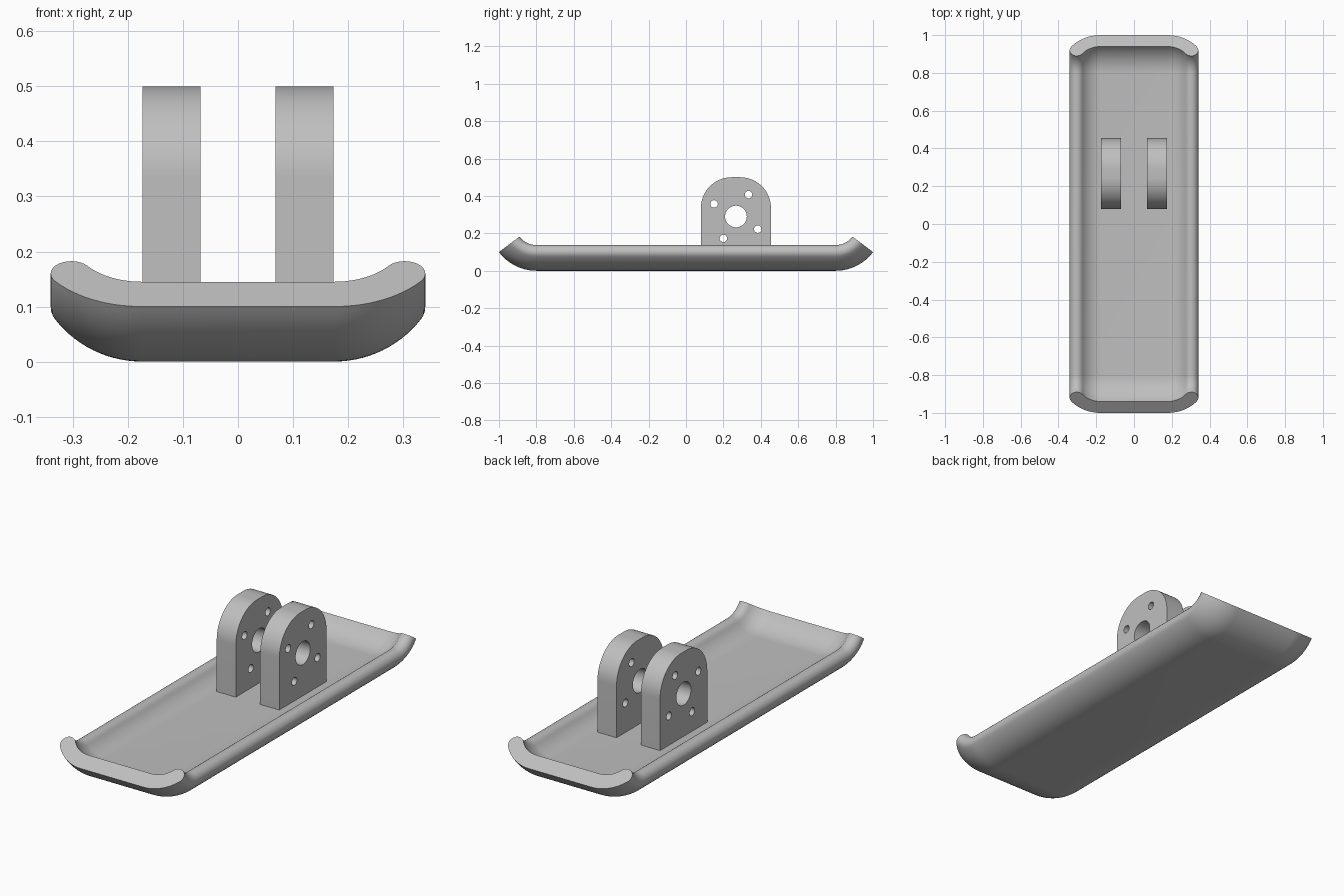
import bpy, bmesh
from math import sin, cos, pi, radians

cube = bpy.data.objects.get("Cube")
if cube:
    bpy.data.objects.remove(cube, do_unlink=True)

grey = bpy.data.materials.new("plain_grey")
grey.use_nodes = True
colour = (0.52, 0.52, 0.52, 1)
grey.diffuse_color = colour
grey.node_tree.nodes["Principled BSDF"].inputs["Base Color"].default_value = colour


def arc(cx, cy, r, start, end, steps):
    """Points on an arc, angles in degrees."""
    angles = [radians(start + (end - start) * i / steps) for i in range(steps + 1)]
    return [(cx + r * cos(a), cy + r * sin(a)) for a in angles]


def smooth(obj):
    bpy.ops.object.select_all(action='DESELECT')
    obj.select_set(True)
    bpy.context.view_layer.objects.active = obj
    bpy.ops.object.shade_smooth_by_angle(angle=radians(30))


# Skid plate: a curled-edge section swept along a path with upturned ends
FLAT_X, SIDE_R, THICK, CURL = 0.175, 0.2, 0.075, 52
FLAT_Y, END_R, END_CURL = 0.8, 0.25, 53.13
mid_r = SIDE_R - THICK / 2
cap_x = FLAT_X + mid_r * sin(radians(CURL))
cap_z = SIDE_R - mid_r * cos(radians(CURL))

half = arc(FLAT_X, SIDE_R, SIDE_R, -90, -90 + CURL, 14)
half += arc(cap_x, cap_z, THICK / 2, -90 + CURL, 90 + CURL, 14)[1:-1]
half += arc(FLAT_X, SIDE_R, SIDE_R - THICK, -90 + CURL, -90, 14)
section = half + [(-x, h) for x, h in reversed(half)]

steps = 16
bend = [radians(END_CURL * i / steps) for i in range(steps + 1)]
stations = [(-1, a) for a in reversed(bend)] + [(1, a) for a in bend]

bm = bmesh.new()
rings = []
for side, a in stations:
    rings.append([bm.verts.new((x, side * (FLAT_Y + (END_R - h) * sin(a)),
                                END_R - (END_R - h) * cos(a))) for x, h in section])
for r0, r1 in zip(rings, rings[1:]):
    for i in range(len(section)):
        j = (i + 1) % len(section)
        bm.faces.new((r0[i], r0[j], r1[j], r1[i]))
bm.faces.new(rings[0])
bm.faces.new(rings[-1])
bmesh.ops.recalc_face_normals(bm, faces=bm.faces)
mesh = bpy.data.meshes.new("skid_plate")
bm.to_mesh(mesh)
bm.free()
plate = bpy.data.objects.new("skid_plate", mesh)
bpy.context.collection.objects.link(plate)
mesh.materials.append(grey)
smooth(plate)

# Mounting lugs: round-topped outline with a bore and four bolt holes
LUG_Y, BORE_Z, HALF_W, TOP, CORNER = 0.267, 0.29, 0.1875, 0.5, 0.165
inset = HALF_W - CORNER
outline = [(-HALF_W, 0.05), (HALF_W, 0.05)]
outline += arc(inset, TOP - CORNER, CORNER, 0, 90, 20)
outline += arc(-inset, TOP - CORNER, CORNER, 90, 180, 20)
loops = [outline, arc(0, BORE_Z, 0.058, 0, 360, 40)[:-1]]
for k in range(4):
    a = radians(60 + 90 * k)
    loops.append(arc(0.135 * cos(a), BORE_Z + 0.135 * sin(a), 0.02, 0, 360, 20)[:-1])

for name, side in (("left_lug", 1), ("right_lug", -1)):
    curve = bpy.data.curves.new(name, 'CURVE')
    curve.dimensions = '2D'
    curve.fill_mode = 'BOTH'
    curve.extrude = 0.053
    for loop in loops:
        spline = curve.splines.new('POLY')
        spline.points.add(len(loop) - 1)
        for point, (u, v) in zip(spline.points, loop):
            point.co = (u, v, 0, 1)
        spline.use_cyclic_u = True
    lug = bpy.data.objects.new(name, curve)
    lug.location = (side * 0.121, LUG_Y, 0)
    lug.rotation_euler = (pi / 2, 0, pi / 2)
    bpy.context.collection.objects.link(lug)
    bpy.ops.object.select_all(action='DESELECT')
    lug.select_set(True)
    bpy.context.view_layer.objects.active = lug
    bpy.ops.object.convert(target='MESH')
    lug = bpy.context.view_layer.objects.active
    # Weld the caps to the walls
    bm = bmesh.new()
    bm.from_mesh(lug.data)
    bmesh.ops.remove_doubles(bm, verts=bm.verts, dist=0.0001)
    bmesh.ops.recalc_face_normals(bm, faces=bm.faces)
    bm.to_mesh(lug.data)
    bm.free()
    lug.data.materials.clear()
    lug.data.materials.append(grey)
    smooth(lug)
